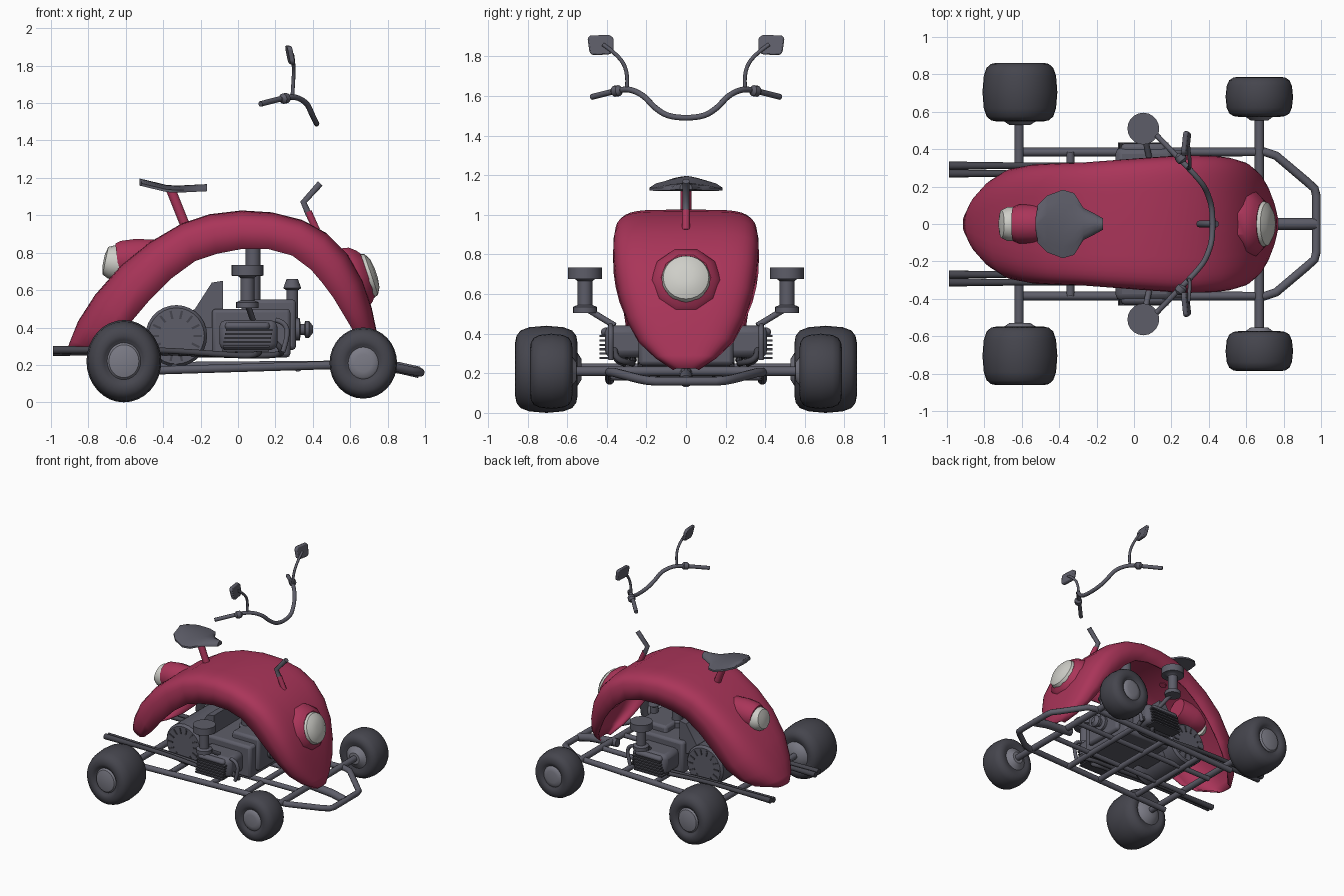
import bpy, bmesh, math
from mathutils import Vector, Matrix

if "Cube" in bpy.data.objects:
    bpy.data.objects.remove(bpy.data.objects["Cube"])


def material(name, col):
    m = bpy.data.materials.new(name)
    m.diffuse_color = (*col, 1)
    m.use_nodes = True
    m.node_tree.nodes["Principled BSDF"].inputs["Base Color"].default_value = m.diffuse_color
    return m


RED = material("red_paint", (0.40, 0.035, 0.10))
DARK = material("dark_rubber", (0.06, 0.06, 0.075))
GREY = material("mid_grey", (0.11, 0.11, 0.14))
HUB = material("hub_grey", (0.2, 0.2, 0.24))
LENS = material("pale_lens", (0.62, 0.62, 0.58))


def finish(ob, mat, mirror=False, bevel=0, angle=35):
    ob.data.materials.append(mat)
    bpy.ops.object.select_all(action='DESELECT')
    bpy.context.view_layer.objects.active = ob
    ob.select_set(True)
    if bevel:
        b = ob.modifiers.new("bevel", 'BEVEL')
        b.width, b.segments = bevel, 2
    if mirror:
        ob.modifiers.new("mirror", 'MIRROR').use_axis = (False, True, False)
    bpy.ops.object.shade_smooth_by_angle(angle=math.radians(angle))
    return ob


def from_bmesh(name, bm, mat, **kw):
    bmesh.ops.recalc_face_normals(bm, faces=bm.faces)
    me = bpy.data.meshes.new(name)
    bm.to_mesh(me)
    bm.free()
    ob = bpy.data.objects.new(name, me)
    bpy.context.collection.objects.link(ob)
    return finish(ob, mat, **kw)


def tube(name, pts, r, mat=GREY, mirror=False, smooth=False, radii=None):
    cu = bpy.data.curves.new(name, 'CURVE')
    cu.dimensions, cu.bevel_depth, cu.bevel_resolution, cu.use_fill_caps = '3D', r, 3, True
    sp = cu.splines.new('NURBS' if smooth else 'POLY')
    sp.points.add(len(pts) - 1)
    for i, (p, c) in enumerate(zip(sp.points, pts)):
        p.co = (*c, 1)
        p.radius = radii[i] if radii else 1
    if smooth:
        sp.order_u, sp.use_endpoint_u, sp.resolution_u = 3, True, 6
    tmp = bpy.data.objects.new(name + "_path", cu)
    bpy.context.collection.objects.link(tmp)
    me = bpy.data.meshes.new_from_object(tmp.evaluated_get(bpy.context.evaluated_depsgraph_get()))
    bpy.data.objects.remove(tmp)
    me.materials.clear()
    bm = bmesh.new()
    bm.from_mesh(me)
    bmesh.ops.remove_doubles(bm, verts=bm.verts, dist=1e-5)
    return from_bmesh(name, bm, mat, mirror=mirror, angle=60)


def lathe(name, prof, pos, axis=(0, 0, 1), mat=GREY, n=24, scale=(1, 1, 1), **kw):
    """Spin (radius, height) pairs about an axis through pos."""
    bm = bmesh.new()
    rings = [[bm.verts.new((r * math.cos(2 * math.pi * k / n), r * math.sin(2 * math.pi * k / n), h))
              for k in range(n)] for r, h in prof]
    for a, b in zip(rings, rings[1:]):
        for k in range(n):
            bm.faces.new((a[k], a[(k + 1) % n], b[(k + 1) % n], b[k]))
    bm.faces.new(rings[0])
    bm.faces.new(rings[-1])
    rot = Vector(axis).to_track_quat('Z', 'Y').to_matrix().to_4x4()
    bm.transform(Matrix.Translation(pos) @ Matrix.Diagonal((*scale, 1)) @ rot)
    return from_bmesh(name, bm, mat, **kw)


def boxes(name, items, mat=GREY, **kw):
    """Items are (x0, x1, y0, y1, z0, z1)."""
    bm = bmesh.new()
    for x0, x1, y0, y1, z0, z1 in items:
        bmesh.ops.create_cube(bm, size=1, matrix=Matrix.Translation(
            ((x0 + x1) / 2, (y0 + y1) / 2, (z0 + z1) / 2)) @ Matrix.Diagonal((x1 - x0, y1 - y0, z1 - z0, 1)))
    return from_bmesh(name, bm, mat, **kw)


# Body shell: outer (x, z), edge (x, z), half width at each station along the arch
stations = [
    (-.91, .275, -.86, .27, .07), (-.89, .33, -.76, .29, .18), (-.85, .43, -.67, .34, .25),
    (-.76, .57, -.58, .42, .295), (-.62, .73, -.47, .55, .315), (-.47, .85, -.36, .66, .32),
    (-.30, .95, -.23, .755, .325), (-.15, 1.0, -.11, .795, .335), (.02, 1.02, .02, .82, .345),
    (.18, 1.01, .16, .82, .355), (.34, .97, .29, .785, .362), (.47, .90, .39, .71, .36),
    (.58, .79, .45, .64, .35), (.66, .65, .51, .56, .33), (.71, .50, .57, .46, .29),
    (.735, .38, .63, .36, .235), (.755, .29, .68, .28, .15), (.765, .225, .73, .22, .06)]
bm = bmesh.new()
rows = []
for px, pz, qx, qz, w in stations:
    low = 3.2 if px > 0 else 2.3
    e = 2 / (low + (5.2 - low) * min(1, max(0, (pz - .4) / .5)))
    row = []
    for k in range(-10, 11):
        a = abs(k) / 10 * math.pi / 2
        t = 1 - max(0, math.cos(a)) ** e
        y = math.copysign(w * math.sin(a) ** e, k)
        row.append(bm.verts.new((px + (qx - px) * t, y, pz + (qz - pz) * t)))
    rows.append(row)
for a, b in zip(rows, rows[1:]):
    for k in range(20):
        bm.faces.new((a[k], a[k + 1], b[k + 1], b[k]))
body = from_bmesh("body_shell", bm, RED)
s = body.modifiers.new("thickness", 'SOLIDIFY')
s.thickness, s.offset = .012, 0

# Headlight and tail light
front_axis = (.95, 0, .32)
lathe("headlight_bezel", [(.19, -.06), (.178, -.01), (.15, .022), (.126, .04)], (.655, 0, .67), front_axis, RED, n=10)
lathe("headlight_lens", [(.124, -.02), (.126, .03), (.115, .06), (.08, .08), (.03, .088)],
      (.655, 0, .665), front_axis, LENS)
rear_axis = (-.97, 0, .2)
lathe("tail_light_hood", [(.085, -.22), (.105, -.1), (.104, -.02), (.093, .01)], (-.635, 0, .76), (-.98, 0, -.12), RED, n=14)
lathe("tail_light_lens", [(.09, -.02), (.09, .03), (.075, .06), (.03, .07)], (-.65, 0, .745), rear_axis, LENS, n=16)

# Seat with post
half = [(-.527, .03), (-.515, .1), (-.465, .152), (-.38, .183), (-.32, .165), (-.27, .085), (-.21, .055), (-.165, .03)]
bm = bmesh.new()
grid = []
for top in (1, 0):
    for x, w in half:
        z = 1.145 + .04 * max(0, (-.36 - x) / .167) + .01 * max(0, (x + .36) / .2)
        row = []
        for k in range(-3, 4):
            f = k / 3
            edge = .012 * (1 - abs(f) ** 2)
            row.append(bm.verts.new((x, w * f, z - .012 * f * f + (edge if top else -.014 - edge))))
        grid.append(row)
m = len(half)
for i in range(m - 1):
    for k in range(6):
        for o in (0, m):
            bm.faces.new((grid[o + i][k], grid[o + i][k + 1], grid[o + i + 1][k + 1], grid[o + i + 1][k]))
    for k in (0, 6):
        bm.faces.new((grid[i][k], grid[i + 1][k], grid[m + i + 1][k], grid[m + i][k]))
for i in (0, m - 1):
    for k in range(6):
        bm.faces.new((grid[i][k], grid[i][k + 1], grid[m + i][k + 1], grid[m + i][k]))
from_bmesh("seat", bm, GREY, angle=60)
tube("seat_post", [(-.36, 0, 1.14), (-.28, 0, .94)], .027, RED)

# Steering stem, handlebar and mirrors
tube("steering_post", [(.42, 0, .92), (.375, 0, 1.02)], .02, RED)
tube("steering_stem", [(.38, 0, 1.0), (.35, 0, 1.07), (.44, 0, 1.17)], .018)
tube("handlebar", [(.42, 0, 1.49), (.42, .08, 1.49), (.395, .16, 1.54), (.37, .21, 1.60), (.31, .28, 1.635),
                   (.25, .34, 1.63), (.12, .475, 1.595)], .015, GREY, True, True)
lathe("handlebar_clamp", [(.012, -.03), (.028, -.015), (.028, .015), (.012, .03)], (.25, .35, 1.625),
      (-.6, .7, -.1), mirror=True, n=12)
tube("mirror_stem", [(.29, .3, 1.63), (.295, .29, 1.70), (.3, .33, 1.80), (.29, .42, 1.86)], .01, mirror=True, smooth=True)
bm = bmesh.new()
outline = [(.365, 1.825), (.385, 1.81), (.47, 1.805), (.487, 1.82), (.497, 1.89), (.485, 1.905), (.385, 1.908), (.365, 1.89)]
f = bm.faces.new([bm.verts.new((.265 + (z - 1.86) * -.2 + (y - .43) * .1, y, z)) for y, z in outline])
g = bmesh.ops.extrude_face_region(bm, geom=[f])
bmesh.ops.translate(bm, vec=(.026, 0, 0), verts=[v for v in g['geom'] if isinstance(v, bmesh.types.BMVert)])
from_bmesh("mirror_head", bm, GREY, mirror=True, bevel=.007)


# Wheels: balloon tyre and domed hub
def wheel(name, x, z, yc, hw, r, sx):
    prof = [(.5, -.9), (.62, -1), (.77, -.96), (.89, -.83), (.965, -.55), (1, 0), (.965, .55), (.89, .83), (.77, .96),
            (.62, 1), (.52, .95), (.44, .85)]
    lathe(name + "_tyre", [(a * r, b * hw) for a, b in prof], (x, yc, z), (0, 1, 0), DARK, 32, (sx, 1, 1), mirror=True,
          angle=50)
    lathe(name + "_hub", [(.45 * r, hw * .6), (.45 * r, hw * .86), (.4 * r, hw * .94), (.25 * r, hw * .99), (.03 * r, hw)],
          (x, yc, z), (0, 1, 0), HUB, 24, (sx, 1, 1), mirror=True)
    lathe(name + "_inner_hub", [(.24 * r, -hw - .02), (.42 * r, -hw + .005), (.52 * r, -hw * .85)], (x, yc, z), (0, 1, 0),
          HUB, 20, mirror=True)


wheel("rear_wheel", -.61, .22, .705, .157, .22, .91)
wheel("front_wheel", .67, .21, .68, .107, .19, .95)

# Tube frame and axles
tube("side_rail", [(-.62, .385, .165), (.2, .385, .19), (.7, .385, .205), (.76, .365, .205), (.92, .23, .17),
                   (.965, .19, .163), (.975, .15, .16), (.975, 0, .16)], .023, mirror=True)
tube("rear_axle", [(-.615, -.58, .225), (-.615, .58, .225)], .025)
tube("front_axle", [(.67, -.6, .21), (.67, .6, .21)], .025)
tube("nose_bar", [(.62, 0, .205), (.86, 0, .185), (.97, 0, .16)], .032)
for i, x in enumerate((-.34, .02, .32)):
    tube(f"cross_bar_{i}", [(x, -.385, .185), (x, .385, .185)], .022)
tube("inner_rail", [(-.61, .14, .195), (.67, .14, .205)], .02, mirror=True)

# Exhaust pipes sweeping out of the engine
for i, (y, z) in enumerate(((.27, .27), (.312, .28))):
    tube(f"exhaust_pipe_{i}", [(.2 - .12 * i, .36, .32), (.25 - .12 * i, .36, .27), (.2 - .12 * i, y, .25), (0, y, .25),
                               (-.4, y, z), (-.7, y, z), (-.99, y, z)], .016, DARK, True, True,
         [1, 1, 1, 1, 1, 1.1, 1.4])

# Engine block, heads and fins
boxes("engine_block", [(-.14, .28, -.24, .24, .24, .5), (.06, .31, -.17, .17, .28, .55), (-.4, -.1, -.12, .12, .24, .42)],
      bevel=.02)
boxes("cylinder_head", [(-.1, .21, .2, .41, .28, .44)], mirror=True, bevel=.035)
boxes("cylinder_fins", [(-.085 + .004 * i, .165 + .004 * i, .34, .437, .272 + .022 * i, .283 + .022 * i) for i in range(6)],
      DARK, mirror=True)
boxes("head_cover", [(-.07, .17, .35, .43, .385, .43)], mirror=True, bevel=.02)
tube("engine_hoop", [(.2, .38, .44), (.25, .38, .43), (.27, .38, .36), (.24, .38, .27)], .014, mirror=True, smooth=True)

# Round flywheel housing with radial ribs
lathe("flywheel_housing", [(.15, -.24), (.165, -.22), (.165, .22), (.15, .24)], (-.33, 0, .355), (0, 1, 0), n=28)
bm = bmesh.new()
for k in range(14):
    bmesh.ops.create_cube(bm, size=1, matrix=Matrix.Translation((-.33, .235, .355)) @ Matrix.Rotation(
        k * math.tau / 14, 4, 'Y') @ Matrix.Translation((.115, 0, 0)) @ Matrix.Diagonal((.045, .02, .012, 1)))
from_bmesh("flywheel_ribs", bm, DARK, mirror=True)

# Slanted cooling duct
bm = bmesh.new()
f = bm.faces.new([bm.verts.new((x, -.2, z)) for x, z in ((-.3, .45), (-.23, .5), (-.14, .64), (-.08, .65), (-.08, .4), (-.2, .4))])
g = bmesh.ops.extrude_face_region(bm, geom=[f])
bmesh.ops.translate(bm, vec=(0, .4, 0), verts=[v for v in g['geom'] if isinstance(v, bmesh.types.BMVert)])
from_bmesh("cooling_duct", bm, GREY)

# Air filters on their side brackets
lathe("air_filter", [(.06, .505), (.06, .535), (.037, .545), (.037, .665), (.05, .675), (.085, .677), (.085, .733)],
      (.05, .51, 0), mirror=True, n=20)
tube("intake_arm", [(.08, .36, .44), (.05, .5, .525)], .016, mirror=True)

# Central column, canister and front pulley
lathe("central_column", [(.06, .48), (.06, .54), (.04, .55), (.04, .99)], (.08, 0, 0), n=16)
lathe("canister", [(.032, .45), (.032, .6), (.048, .61), (.03, .66)], (.29, 0, 0), n=14)
lathe("front_pulley", [(.06, .28), (.06, .33), (.03, .335), (.03, .355), (.045, .36), (.045, .38), (.02, .4)],
      (0, 0, .39), (1, 0, 0), n=16)
